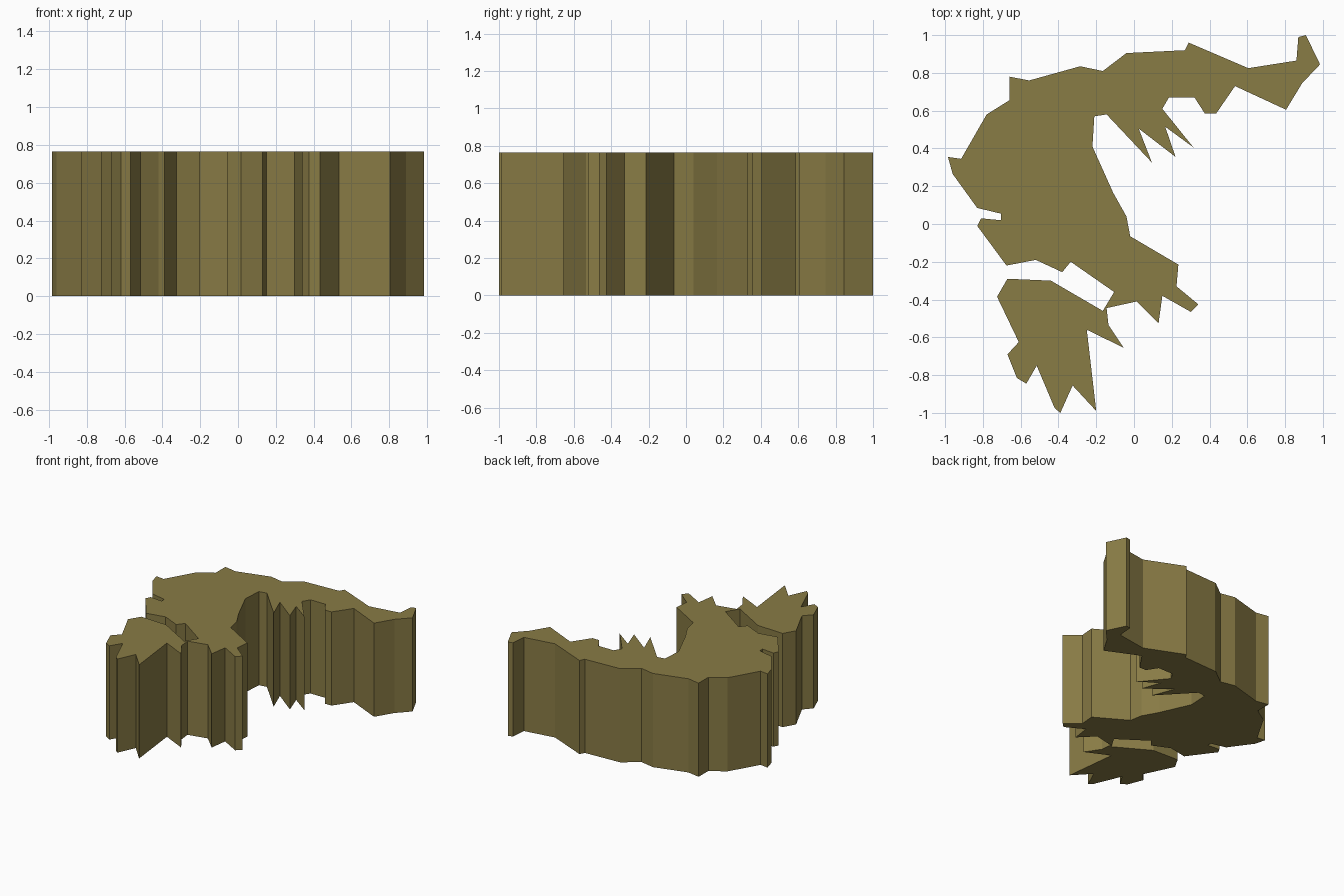
import bpy, bmesh

HEIGHT = 0.765

# Outline seen from above, clockwise, in named runs
upper_arm = [(.87, .99), (.91, 1), (.985, .845), (.89, .745), (.805, .605), (.535, .73),
             (.435, .585), (.375, .585), (.32, .67), (.185, .67)]
fringe = [(.15, .61), (.315, .405), (.165, .515), (.22, .355), (.025, .505), (.095, .325),
          (-.145, .58), (-.21, .57)]
inner_curve = [(-.22, .41), (-.11, .165), (-.04, .04), (-.02, -.065)]
right_claw = [(.235, -.215), (.225, -.33), (.34, -.425), (.3, -.465), (.15, -.38),
              (.13, -.525), (.015, -.41), (-.145, -.445)]
lower_paw = [(-.135, -.535), (-.055, -.655), (-.25, -.56), (-.2, -.99), (-.325, -.855),
             (-.39, -1), (-.42, -.975), (-.515, -.75), (-.57, -.845), (-.62, -.815),
             (-.67, -.69), (-.61, -.625), (-.725, -.385), (-.67, -.29), (-.44, -.3),
             (-.165, -.46)]
left_side = [(-.105, -.36), (-.335, -.2), (-.38, -.255), (-.52, -.19), (-.675, -.22),
             (-.83, -.01), (-.81, .03), (-.705, .02), (-.705, .055), (-.83, .085),
             (-.96, .265), (-.985, .355), (-.915, .345)]
back = [(-.78, .58), (-.66, .655), (-.66, .78), (-.555, .76), (-.285, .835), (-.165, .81),
        (-.04, .905), (.27, .92), (.29, .96), (.605, .825), (.86, .865)]
outline = upper_arm + fringe + inner_curve + right_claw + lower_paw + left_side + back

# Extrude the outline into a solid slab
bm = bmesh.new()
base = bm.faces.new([bm.verts.new((x, y, 0)) for x, y in outline])
top = bmesh.ops.extrude_face_region(bm, geom=[base], use_keep_orig=True)
bmesh.ops.translate(bm, vec=(0, 0, HEIGHT),
                    verts=[v for v in top["geom"] if isinstance(v, bmesh.types.BMVert)])
bmesh.ops.recalc_face_normals(bm, faces=bm.faces)
bmesh.ops.triangulate(bm, faces=[f for f in bm.faces if len(f.verts) > 4])

mesh = bpy.data.meshes.new("jagged_slab")
bm.to_mesh(mesh)
bm.free()
slab = bpy.data.objects.new("jagged_slab", mesh)
bpy.context.collection.objects.link(slab)

# Single olive colour
olive = bpy.data.materials.new("olive")
olive.diffuse_color = (0.25, 0.2, 0.06, 1)
mesh.materials.append(olive)
